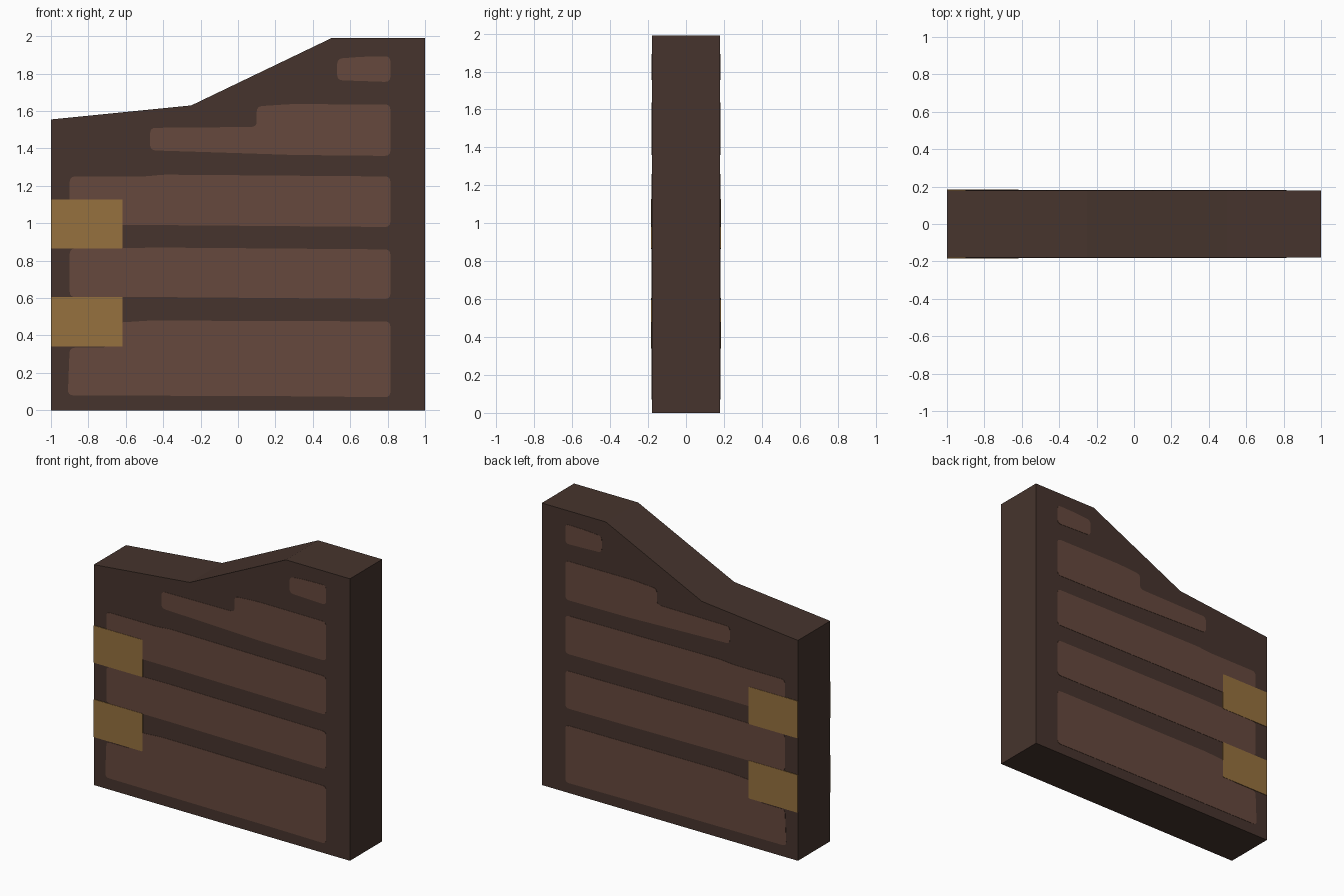
import bpy, bmesh
from mathutils import Vector

if "Cube" in bpy.data.objects:
    bpy.data.objects.remove(bpy.data.objects["Cube"])


def srgb(r, g, b):
    lin = [(c / 255 / 12.92) if c < 10 else ((c / 255 + 0.055) / 1.055) ** 2.4 for c in (r, g, b)]
    return (*lin, 1)


def material(name, rgb):
    m = bpy.data.materials.new(name)
    m.diffuse_color = srgb(*rgb)
    m.use_nodes = True
    m.node_tree.nodes["Principled BSDF"].inputs["Base Color"].default_value = m.diffuse_color
    return m


DARK = material("dark_wood", (70, 52, 45))
LIGHT = material("plank_wood", (102, 72, 61))
BRASS = material("brass", (150, 113, 62))


def rounded(points, r):
    """Round each corner of an x-z outline."""
    if r == 0:
        return [Vector(p) for p in points]
    out, n = [], len(points)
    for i, p in enumerate(points):
        p, a, b = Vector(p), Vector(points[i - 1]), Vector(points[(i + 1) % n])
        s = p + (a - p).normalized() * min(r, (a - p).length * 0.45)
        e = p + (b - p).normalized() * min(r, (b - p).length * 0.45)
        for t in (0, 0.25, 0.5, 0.75, 1):
            out.append(s * (1 - t) ** 2 + p * 2 * t * (1 - t) + e * t * t)
    return out


def prism(name, points, y0, y1, mat, r=0):
    """Extrude an x-z outline from y0 to y1."""
    bm = bmesh.new()
    face = bm.faces.new([bm.verts.new((p.x, y0, p.y)) for p in rounded(points, r)])
    ext = bmesh.ops.extrude_face_region(bm, geom=[face])
    verts = [g for g in ext["geom"] if isinstance(g, bmesh.types.BMVert)]
    bmesh.ops.translate(bm, verts=verts, vec=(0, y1 - y0, 0))
    bmesh.ops.recalc_face_normals(bm, faces=bm.faces)
    me = bpy.data.meshes.new(name)
    bm.to_mesh(me)
    bm.free()
    me.materials.append(mat)
    ob = bpy.data.objects.new(name, me)
    bpy.context.collection.objects.link(ob)


# Door slab with sloping top
prism("door_frame", [(-1, 0), (1, 0), (1, 1.99), (0.5, 1.99), (-0.25, 1.63), (-1, 1.555)],
      -0.18, 0.18, DARK)

planks = [
    [(-0.91, 0.08), (0.3, 0.075), (0.815, 0.07), (0.815, 0.475), (-0.47, 0.48), (-0.62, 0.47),
     (-0.7, 0.47), (-0.7, 0.335), (-0.9, 0.335)],
    [(-0.9, 0.605), (-0.4, 0.605), (0.815, 0.595), (0.815, 0.86), (-0.4, 0.87), (-0.9, 0.865)],
    [(-0.9, 0.99), (-0.4, 0.99), (0.815, 0.98), (0.815, 1.25), (-0.4, 1.26), (-0.5, 1.25), (-0.9, 1.25)],
    [(-0.47, 1.39), (0.0, 1.375), (0.3, 1.365), (0.815, 1.36), (0.815, 1.635), (0.28, 1.637),
     (0.1, 1.625), (0.1, 1.515), (-0.47, 1.51)],
    [(0.53, 1.765), (0.815, 1.755), (0.815, 1.893), (0.66, 1.89), (0.53, 1.88)],
]

# Raised planks and hinge straps on both faces
for side, s in (("front", -1), ("back", 1)):
    for i, pts in enumerate(planks):
        prism(f"plank_{side}_{i + 1}", pts, s * 0.178, s * 0.182, LIGHT, 0.03)
    for i, (z0, z1) in enumerate(((0.34, 0.607), (0.865, 1.128))):
        prism(f"hinge_{side}_{i + 1}", [(-1, z0), (-0.617, z0), (-0.617, z1), (-1, z1)],
              s * 0.178, s * 0.184, BRASS, 0.008)
